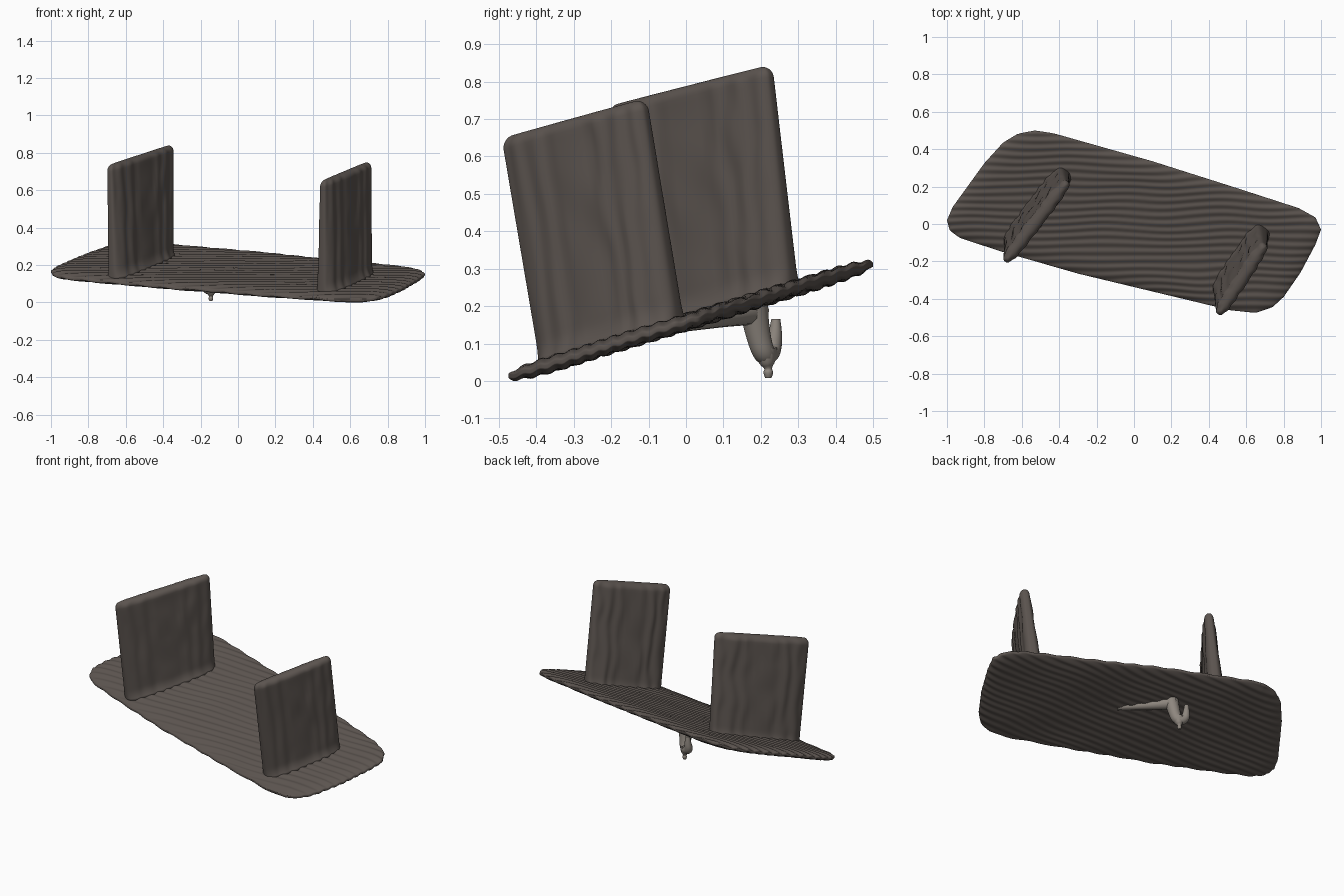
import bpy, bmesh, math
from mathutils import Vector, noise

if "Cube" in bpy.data.objects:
    bpy.data.objects.remove(bpy.data.objects["Cube"])


def material(name, color):
    m = bpy.data.materials.new(name)
    m.diffuse_color = (*color, 1)
    m.use_nodes = True
    m.node_tree.nodes["Principled BSDF"].inputs["Base Color"].default_value = m.diffuse_color
    return m


WOOD = material("weathered_wood", (0.105, 0.088, 0.078))
BONE = material("pale_peg", (0.27, 0.24, 0.21))


def plane_z(y):
    return 0.157 + 0.31 * y


def finish(name, bm, mat):
    bmesh.ops.remove_doubles(bm, verts=bm.verts, dist=0.0003)
    bmesh.ops.recalc_face_normals(bm, faces=bm.faces)
    me = bpy.data.meshes.new(name)
    bm.to_mesh(me)
    bm.free()
    me.materials.append(mat)
    me.shade_smooth()
    ob = bpy.data.objects.new(name, me)
    bpy.context.collection.objects.link(ob)
    return ob


def loft(name, rings, mat):
    """Skin closed rings and cap both ends."""
    bm = bmesh.new()
    vs = [[bm.verts.new(p) for p in r] for r in rings]
    n = len(vs[0])
    for a, b in zip(vs, vs[1:]):
        for i in range(n):
            bm.faces.new((a[i], a[(i + 1) % n], b[(i + 1) % n], b[i]))
    bm.faces.new(vs[0])
    bm.faces.new(vs[-1])
    return finish(name, bm, mat)


# Tilted board: plan outline filled with rows, thinning towards its rim
OUTLINE = [(-1, 0.02), (-0.97, 0.09), (-0.80, 0.325), (-0.70, 0.435), (-0.62, 0.483),
           (-0.53, 0.50), (-0.43, 0.485), (0.1, 0.335), (0.55, 0.192), (0.88, 0.085),
           (0.97, 0.035), (1.0, -0.03), (0.97, -0.11), (0.89, -0.26), (0.80, -0.39),
           (0.74, -0.445), (0.65, -0.475), (0.52, -0.462), (0.2, -0.385),
           (-0.3, -0.265), (-0.70, -0.15), (-0.93, -0.075), (-0.985, -0.035)]
EDGES = list(zip(OUTLINE, OUTLINE[1:] + OUTLINE[:1]))


def extent(y):
    xs = [a[0] + (b[0] - a[0]) * (y - a[1]) / (b[1] - a[1])
          for a, b in EDGES if min(a[1], b[1]) <= y <= max(a[1], b[1]) and a[1] != b[1]]
    return min(xs), max(xs)


def rim_distance(x, y):
    return max(0, min(abs((b[0] - a[0]) * (y - a[1]) - (b[1] - a[1]) * (x - a[0]))
                      / math.hypot(b[0] - a[0], b[1] - a[1]) for a, b in EDGES))


def build_board():
    rings, rows, cols = [], 150, 70
    for j in range(rows + 1):
        y = -0.4745 + 0.974 * j / rows
        x0, x1 = extent(y)
        top, bottom = [], []
        for i in range(cols + 1):
            x = (x0 + x1) / 2 - (x1 - x0) / 2 * math.cos(math.pi * i / cols)
            f = min(1, rim_distance(x, y) / 0.10)
            t = 0.004 + 0.018 * math.sqrt(f * (2 - f))
            n = noise.noise((x * 3, y * 5, 0))
            grain = 0.003 * math.sin(math.tau * y / 0.04 + 3 * n) + 0.003 * n
            z = plane_z(y)
            top.append((x, y, z + t + grain))
            bottom.append((x, y, z - t + grain))
        rings.append(top + bottom[::-1])
    return loft("tilted_board", rings, WOOD)


build_board()


# Upright panels: rounded slabs leaning forward with a flared foot and wavy grain
def build_panel(name, foot, head):
    f0, f1, h0, h1 = (Vector(p) for p in (*foot, *head))
    seg, rows, rad = 120, 40, 0.032
    levels = [(i / rows * 0.945, 0.0) for i in range(rows + 1)]
    for k in range(1, 9):
        a = math.pi / 2 * k / 8
        levels.append((0.945 + 0.055 * math.sin(a), 1 - math.cos(a)))
    rings = []
    for t, inset in levels:
        a, b = f0.lerp(h0, t), f1.lerp(h1, t)
        along = b - a
        d = along.normalized()
        side = Vector((d.y, -d.x, 0)).normalized()
        mid = (a + b) / 2
        half = along.length / 2 - inset * rad
        thick = 0.056 - 0.020 * t + 0.02 * max(0, 1 - t / 0.1) ** 2
        thick *= 1 - 0.95 * inset
        ring = []
        for i in range(seg):
            w = math.tau * i / seg
            c, s = math.cos(w), math.sin(w)
            u = math.copysign(abs(c) ** 0.6, c)
            v = math.copysign(abs(s) ** 0.6, s)
            n = noise.noise((u * 3, t * 4, v + half * 7))
            g = (0.003 * math.sin(u * 22 + 2 * n) + 0.005 * n) * (1 - inset)
            ring.append(mid + d * half * u + side * v * (thick + g))
        rings.append(ring)
    return loft(name, rings, WOOD)


build_panel("left_panel",
            ((-0.675, -0.125, 0.12), (-0.365, 0.29, 0.25)),
            ((-0.69, -0.205, 0.735), (-0.355, 0.225, 0.845)))
build_panel("right_panel",
            ((0.445, -0.38, 0.04), (0.695, -0.015, 0.155)),
            ((0.45, -0.488, 0.65), (0.70, -0.11, 0.755)))


# Underside peg: tapered tubes for the rib, the hanging loop and its tip
def tube(name, points, fill=4):
    cu = bpy.data.curves.new(name, 'CURVE')
    cu.dimensions = '3D'
    cu.bevel_depth = 1
    cu.bevel_resolution = fill
    cu.use_fill_caps = True
    sp = cu.splines.new('NURBS')
    sp.points.add(len(points) - 1)
    for p, (x, y, z, r) in zip(sp.points, points):
        p.co = (x, y, z, 1)
        p.radius = r
    sp.use_endpoint_u = True
    sp.order_u = 3
    sp.resolution_u = 8
    cu.materials.append(BONE)
    ob = bpy.data.objects.new(name, cu)
    bpy.context.collection.objects.link(ob)


tube("underside_rib", [(0.12, 0.0, 0.15, 0.018), (0.05, 0.05, 0.16, 0.022),
                       (-0.06, 0.13, 0.175, 0.028), (-0.14, 0.19, 0.19, 0.04)])
tube("hanging_loop", [(-0.12, 0.18, 0.20, 0.04), (-0.13, 0.19, 0.13, 0.034),
                      (-0.14, 0.21, 0.065, 0.03), (-0.18, 0.23, 0.08, 0.026),
                      (-0.18, 0.24, 0.13, 0.018), (-0.18, 0.24, 0.165, 0.012)])
tube("loop_tip", [(-0.145, 0.212, 0.085, 0.032), (-0.145, 0.217, 0.05, 0.024),
                  (-0.145, 0.22, 0.033, 0.008), (-0.145, 0.22, 0.022, 0.015),
                  (-0.145, 0.22, 0.008, 0.008)])
